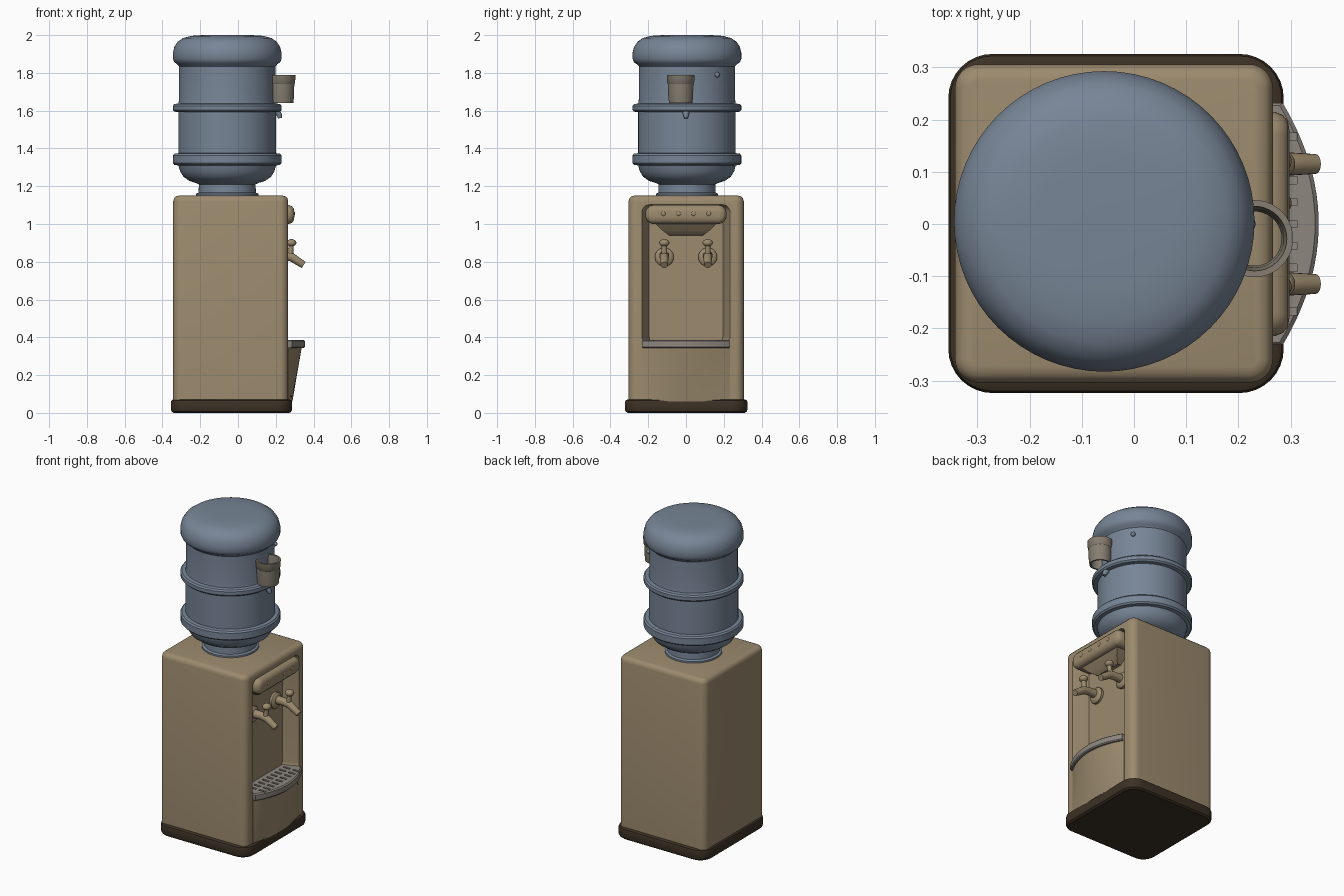
import bpy, bmesh, math
from mathutils import Vector

if "Cube" in bpy.data.objects:
    bpy.data.objects.remove(bpy.data.objects["Cube"])


def material(name, rgb):
    m = bpy.data.materials.new(name)
    m.diffuse_color = (*rgb, 1)
    m.use_nodes = True
    m.node_tree.nodes["Principled BSDF"].inputs["Base Color"].default_value = m.diffuse_color
    return m


TAN = material("tan_plastic", (0.33, 0.255, 0.155))
BROWN = material("dark_brown_plastic", (0.045, 0.031, 0.018))
BLUE = material("blue_grey_bottle", (0.185, 0.235, 0.305))
GREY = material("grey_tray", (0.27, 0.24, 0.215))
CUPGREY = material("warm_grey_cup", (0.235, 0.205, 0.165))


def finish(name, bm, mat, angle=35):
    bmesh.ops.recalc_face_normals(bm, faces=bm.faces)
    me = bpy.data.meshes.new(name)
    bm.to_mesh(me)
    bm.free()
    ob = bpy.data.objects.new(name, me)
    bpy.context.collection.objects.link(ob)
    me.materials.append(mat)
    smooth(ob, angle)
    return ob


def smooth(ob, angle=35):
    bpy.ops.object.select_all(action='DESELECT')
    ob.select_set(True)
    bpy.context.view_layer.objects.active = ob
    bpy.ops.object.shade_smooth_by_angle(angle=math.radians(angle))


def loft(name, rings, mat, cap=True, closed=False, angle=35):
    """Skin a list of equal-length closed rings of points."""
    bm = bmesh.new()
    vs = [[bm.verts.new(p) for p in r] for r in rings]
    pairs = list(zip(vs, vs[1:])) + ([(vs[-1], vs[0])] if closed else [])
    for a, b in pairs:
        for i in range(len(a)):
            j = (i + 1) % len(a)
            bm.faces.new((a[i], a[j], b[j], b[i]))
    if cap and not closed:
        bm.faces.new(vs[0])
        bm.faces.new(vs[-1])
    return finish(name, bm, mat, angle)


def rounded_rect(a0, a1, b0, b1, r, n=8):
    pts = []
    for k, (ca, cb) in enumerate([(a1 - r, b1 - r), (a0 + r, b1 - r), (a0 + r, b0 + r), (a1 - r, b0 + r)]):
        for i in range(n + 1):
            t = math.pi / 2 * (k + i / n)
            pts.append((ca + r * math.cos(t), cb + r * math.sin(t)))
    return pts


def block(name, x0, x1, y0, y1, r, layers, mat):
    """Upright rounded block; layers are (z, inset)."""
    return loft(name, [[(x, y, z) for x, y in rounded_rect(x0 + d, x1 - d, y0 + d, y1 - d, max(r - d, 0.01))]
                       for z, d in layers], mat)


def lathe(name, profile, mat, cx, cy, closed=False, n=64):
    return loft(name, [[(cx + r * math.cos(2 * math.pi * i / n), cy + r * math.sin(2 * math.pi * i / n), z)
                        for i in range(n)] for r, z in profile], mat, closed=closed)


def tube(name, path, mat, n=20):
    """Round tube through (x, y, z, radius) points lying in an xz plane."""
    rings = []
    P = [Vector(p[:3]) for p in path]
    for k, p in enumerate(P):
        t = (P[min(k + 1, len(P) - 1)] - P[max(k - 1, 0)]).normalized()
        u = Vector((0, 1, 0))
        v = t.cross(u)
        rings.append([p + path[k][3] * (u * math.cos(2 * math.pi * i / n) + v * math.sin(2 * math.pi * i / n))
                      for i in range(n)])
    return loft(name, rings, mat)


def ball(name, loc, size, mat):
    bm = bmesh.new()
    bmesh.ops.create_uvsphere(bm, u_segments=20, v_segments=12, radius=1)
    for v in bm.verts:
        v.co = Vector(loc) + Vector([a * b for a, b in zip(v.co, size)])
    return finish(name, bm, mat)


def box(bm, c, s):
    for v in bmesh.ops.create_cube(bm, size=1)['verts']:
        v.co = Vector([v.co[i] * s[i] + c[i] for i in range(3)])


def cut(ob, cutter):
    m = ob.modifiers.new("cut", 'BOOLEAN')
    m.operation, m.solver, m.object = 'DIFFERENCE', 'EXACT', cutter
    bpy.context.view_layer.objects.active = ob
    bpy.ops.object.modifier_apply(modifier=m.name)
    bpy.data.objects.remove(cutter, do_unlink=True)
    smooth(ob)


def bowed(x_back, x_end, x_mid, hy, z, n=24):
    """Flat outline with a bowed front edge."""
    pts = [(x_back, -hy, z)]
    for i in range(n + 1):
        t = -1 + 2 * i / n
        pts.append((x_end + (x_mid - x_end) * (1 - t * t), hy * t, z))
    return pts + [(x_back, hy, z)]


# base plinth
block("base_plinth", -0.356, 0.287, -0.324, 0.326, 0.085,
      [(0, 0.015), (0.008, 0.004), (0.02, 0), (0.055, 0), (0.066, 0.004), (0.072, 0.015)], BROWN)

# cabinet with a tapered front recess
cabinet = block("cabinet", -0.343, 0.266, -0.304, 0.306, 0.045,
                [(0.06, 0), (1.12, 0), (1.135, 0.004), (1.146, 0.014), (1.15, 0.03)], TAN)
recess = loft("recess_cutter", [[(x, y, z) for y, z in rounded_rect(-h, h, 0.365, top, 0.04)]
                                for x, h, top in [(0.175, 0.195, 1.08), (0.235, 0.218, 1.1),
                                                  (0.255, 0.228, 1.1), (0.28, 0.24, 1.105)]], TAN)
recess.hide_render = True
cut(cabinet, recess)

# rounded control hood over the taps, tapering below
hood = [(0.17, 0), (0.27, 0), (0.285, 0.006), (0.295, 0.018), (0.298, 0.035)]
loft("control_hood", [[(x, y, z) for y, z in rounded_rect(-0.215 + d, 0.215 - d, 1.0 + d, 1.1 - d, 0.045 - d)]
                      for x, d in hood], TAN)
loft("hood_underside", [[(0.17, -h, z), (x, -h, z), (x, h, z), (0.17, h, z)]
                        for z, h, x in [(0.94, 0.09, 0.2), (0.965, 0.125, 0.235), (1.02, 0.18, 0.275)]], TAN)
for i, y in enumerate((-0.12, -0.04, 0.04, 0.12)):
    ball(f"indicator_button_{i + 1}", (0.297, y, 1.055), (0.005, 0.012, 0.012), TAN)

# bowed lower panel
loft("lower_panel", [bowed(0.2, 0.268, xm, 0.232, z)
                     for z, xm in [(0.06, 0.288), (0.2, 0.312), (0.35, 0.338)]], TAN)

# drip tray with slots
tray = loft("drip_tray", [bowed(0.176, xe, xm, 0.232 - d, z) for z, xe, xm, d in
                          [(0.343, 0.28, 0.348, 0.004), (0.349, 0.285, 0.354, 0), (0.38, 0.285, 0.354, 0),
                           (0.387, 0.279, 0.347, 0.005)]], GREY)
bm = bmesh.new()
for i in range(9):
    y = (i - 4) * 0.042
    for x in (0.225, 0.29):
        box(bm, (x, y, 0.387), (0.045, 0.014, 0.016))
slots = finish("slot_cutter", bm, GREY)
slots.hide_render = True
cut(tray, slots)

# two taps
for side, y in (("left", -0.115), ("right", 0.115)):
    tube(side + "_tap_flange", [(0.17, y, 0.825, 0.05), (0.19, y, 0.825, 0.05), (0.198, y, 0.825, 0.042),
                                (0.202, y, 0.825, 0.028)], TAN)
    tube(side + "_tap_spout", [(0.19, y, 0.832, 0.026), (0.25, y, 0.832, 0.024), (0.285, y, 0.824, 0.023),
                               (0.315, y, 0.804, 0.021), (0.348, y, 0.783, 0.019)], TAN)
    tube(side + "_tap_stem", [(0.275, y, 0.83, 0.018), (0.279, y, 0.86, 0.014), (0.282, y, 0.895, 0.014)], TAN)
    ball(side + "_tap_knob", (0.283, y, 0.9), (0.026, 0.027, 0.02), TAN)

# ribbed water bottle
BX, BY = -0.057, 0.005


def rib(z0, z1, r, core):
    return [(core, z0), (r - 0.008, z0 + 0.003), (r, z0 + 0.012), (r, z1 - 0.012), (r - 0.008, z1 - 0.003), (core, z1)]


lathe("water_bottle",
      [(0.165, 1.145), (0.165, 1.16), (0.152, 1.166), (0.15, 1.21), (0.165, 1.217), (0.2, 1.228), (0.232, 1.25),
       (0.25, 1.28)] + rib(1.31, 1.375, 0.288, 0.258) + rib(1.592, 1.638, 0.288, 0.258) +
      [(0.255, 1.66), (0.255, 1.835), (0.265, 1.846), (0.28, 1.856), (0.288, 1.875), (0.288, 1.905), (0.28, 1.938),
       (0.262, 1.965), (0.235, 1.984), (0.19, 1.996), (0.13, 2.0), (0.02, 2.0)], BLUE, BX, BY)
ball("bottle_stud", (0.145, 0.165, 1.79), (0.014, 0.014, 0.014), BLUE)

# open cup sleeve hung on the bottle
lathe("cup_sleeve", [(0.062, 1.64), (0.066, 1.68), (0.067, 1.74), (0.071, 1.745), (0.074, 1.79),
                     (0.062, 1.79), (0.056, 1.74), (0.052, 1.64)], CUPGREY, 0.231, -0.028, closed=True, n=40)
# small hook under the cup
tube("cup_hook", [(0.19, 0, 1.6, 0.018), (0.21, 0, 1.59, 0.018), (0.22, 0, 1.575, 0.014), (0.222, 0, 1.56, 0.01)],
     BLUE)
